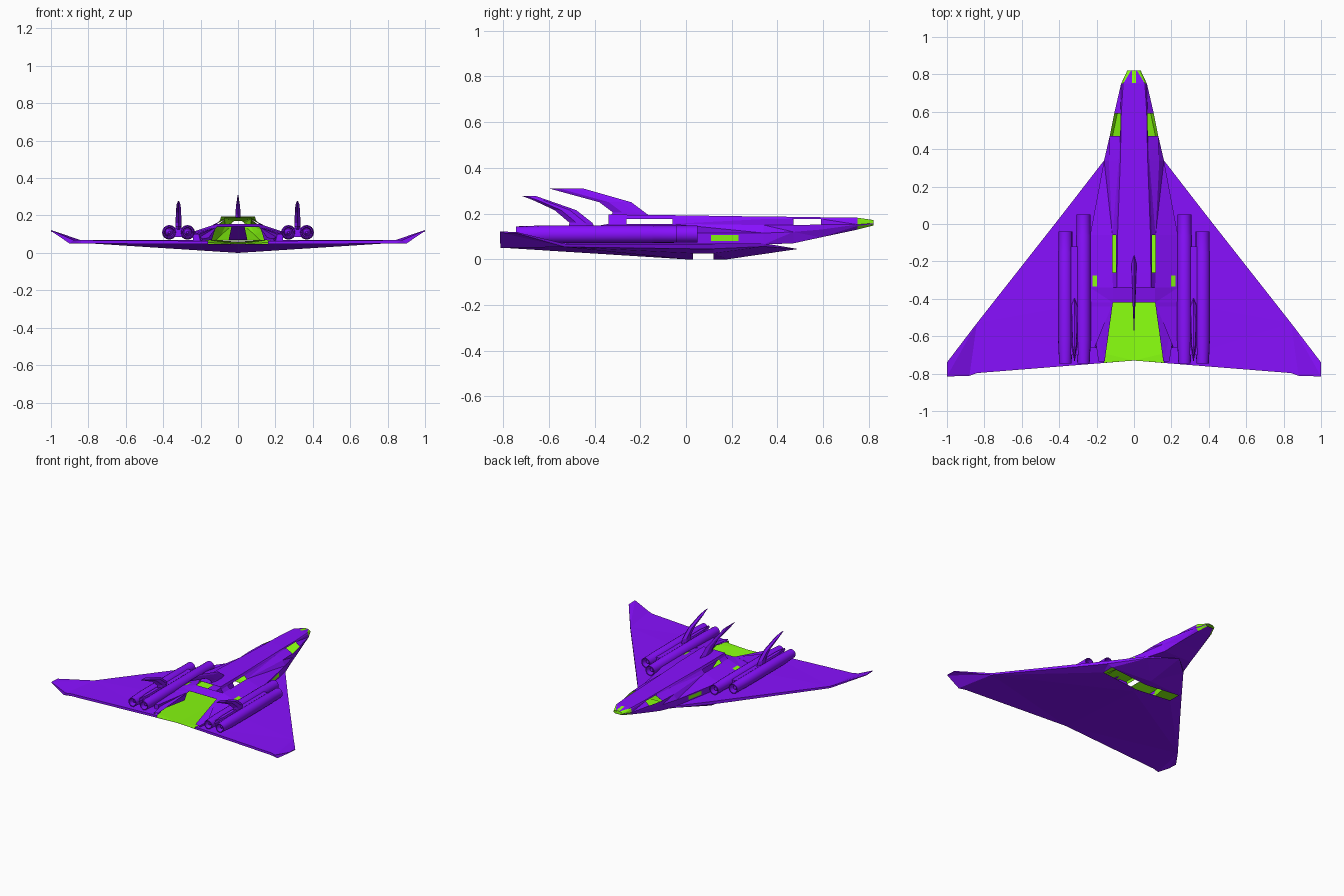
import bpy, bmesh, math

if "Cube" in bpy.data.objects:
    bpy.data.objects.remove(bpy.data.objects["Cube"])


def material(name, color):
    m = bpy.data.materials.new(name)
    m.diffuse_color = color
    m.use_nodes = True
    m.node_tree.nodes["Principled BSDF"].inputs["Base Color"].default_value = m.diffuse_color
    return m


PURPLE = material("hull_purple", (0.246, 0.005, 1, 1))
GREEN = material("inner_green", (0.246, 1, 0.005, 1))


def make(name, verts, faces, mirror=True, shell=False, green=()):
    """Mesh object; mirrored over x, optionally a thin shell with green inside."""
    me = bpy.data.meshes.new(name)
    me.from_pydata(verts, [], faces)
    me.materials.append(PURPLE)
    me.materials.append(GREEN)
    for i in green:
        me.polygons[i].material_index = 1
    ob = bpy.data.objects.new(name, me)
    bpy.context.collection.objects.link(ob)
    if mirror:
        ob.modifiers.new("mirror", 'MIRROR')
    if shell:
        # triangles keep the inner skin parallel to the outer one
        bm = bmesh.new()
        bm.from_mesh(me)
        bmesh.ops.delete(bm, geom=[v for v in bm.verts if not v.link_faces], context='VERTS')
        bmesh.ops.triangulate(bm, faces=bm.faces)
        bm.to_mesh(me)
        bm.free()
        s = ob.modifiers.new("shell", 'SOLIDIFY')
        s.thickness, s.offset, s.material_offset = 0.001, -1, 1
    return ob


def loft(name, rings, mirror=True):
    """Closed loft through rings of equal point count, capped at both ends."""
    n = len(rings[0])
    verts = [p for r in rings for p in r]
    faces = [(i*n + j, i*n + (j+1) % n, (i+1)*n + (j+1) % n, (i+1)*n + j)
             for i in range(len(rings)-1) for j in range(n)]
    faces += [tuple(range(n)), tuple(range(len(verts)-n, len(verts)))]
    ob = make(name, verts, faces, mirror)
    bm = bmesh.new()
    bm.from_mesh(ob.data)
    bmesh.ops.recalc_face_normals(bm, faces=bm.faces)
    bm.to_mesh(ob.data)
    bm.free()
    return ob


def block(name, x0, x1, y0, y1, z0, z1):
    return loft(name, [[(x0, y0, z), (x1, y0, z), (x1, y1, z), (x0, y1, z)]
                       for z in (z0, z1)])


# Fuselage: half sections (y, roof edge, shoulder, lower shoulder, chine, base)
stations = [
    (.82, (.016, .172), (.028, .168), (.036, .158), (.035, .154), (.025, .148)),
    (.75, (.058, .182), (.064, .175), (.069, .152), (.066, .146), (.050, .130)),
    (.59, (.068, .184), (.072, .177), (.106, .152), (.106, .130), (.090, .096)),
    (.47, (.070, .186), (.074, .177), (.130, .150), (.130, .120), (.115, .070)),
    (.34, (.073, .187), (.082, .176), (.135, .150), (.160, .115), (.160, .065)),
    (-.06, (.088, .193), (.096, .176), (.115, .155), (.235, .115), (.235, .070)),
    (-.26, (.090, .195), (.096, .176), (.115, .155), (.235, .115), (.235, .070)),
    (-.34, (.090, .195), (.096, .176), (.113, .155), (.235, .115), (.235, .070)),
    (-.42, (.090, .195), (.096, .176), (.113, .140), (.235, .110), (.235, .070)),
    (-.735, (.090, .195), (.096, .176), (.157, .080), (.190, .075), (.190, .065)),
]
verts, faces, green = [], [], []
for y, *pts in stations:
    row = [(0, pts[0][1])] + pts + [(0, pts[-1][1])]
    verts += [(x, y, z) for x, z in row]
for i in range(len(stations)-1):
    for j in range(6):
        window = (i, j) in ((2, 2), (5, 2))
        if window or (j == 5 and i >= 4) or (j <= 2 and i >= 7):
            continue
        if (i, j) in ((0, 1), (0, 2), (0, 4)):
            green.append(len(faces))
        a, b = i*7 + j, (i+1)*7 + j
        faces.append((a, b, b+1, a+1))
# step behind the roof
k = len(verts)
verts += [(0, -.34, .155), (0, -.42, .14)]
faces.append((k, k+1, 8*7+3, 7*7+3))
make("fuselage", verts, faces, shell=True, green=green)

# Delta wing half, with an open belly slot and an open rear bay
w = dict(
    k0=(0, .49, .045), k1=(0, .18, 0), k2=(0, .12, 0), k3=(0, .03, 0), k4=(0, 0, 0),
    t=(0, -.73, .046), t2=(.16, -.743, .047), te=(.84, -.797, .050),
    h1=(.30, .12, .026), h2=(.30, .03, .026),
    l0=(.16, .34, .056), l1=(.33, .12, .046), l2=(.40, .03, .046), l3=(.84, -.53, .054),
    u0=(.16, .34, .070), u1=(.33, .12, .068), u2=(.40, .03, .068), u3=(.84, -.53, .068),
    ute=(.84, -.797, .068), ut2=(.16, -.743, .064),
    d1=(.235, -.06, .070), d2=(.235, -.42, .070), c=(0, .40, .060),
    p0=(1, -.74, .114), p1=(1, -.815, .117), q0=(1, -.74, .119), q1=(1, -.815, .122),
    ti=(.90, -.812, .050), tu=(.88, -.812, .069))
DOWN, UP, BACK, OUT = (0, 0, -1), (0, 0, 1), (0, -1, 0), (1, .6, 0)
wing_faces = {
    DOWN: ["k0 l0 k1", "k1 l0 l1 h1 k2", "h1 l1 l2 h2", "h2 l2 l3", "k3 h2 l3 k4",
           "k4 l3 t", "t l3 t2", "t2 l3 te", "te l3 ti", "l3 p0 p1", "l3 p1 ti"],
    UP: ["u0 d1 d2 ut2 ute u3 u2 u1", "u3 ute tu", "u3 tu q1", "u3 q1 q0", "k0 c u0"],
    BACK: ["p1 q1 tu ti", "ti tu ute te", "te ute ut2 t2"],
    OUT: ["l0 u0 u1 l1", "l1 u1 u2 l2", "l2 u2 u3 l3", "l3 u3 q0 p0", "p0 q0 q1 p1",
          "k0 u0 l0"]}
names = list(w)
faces = []
for want, group in wing_faces.items():
    for face in group:
        f = tuple(names.index(n) for n in face.split())
        P = [w[names[i]] for i in f]
        dot = 0
        for a, b in zip(P, P[1:] + P[:1]):
            dot += want[0]*(a[1]-b[1])*(a[2]+b[2]) + want[1]*(a[2]-b[2])*(a[0]+b[0]) \
                + want[2]*(a[0]-b[0])*(a[1]+b[1])
        faces.append(f if dot > 0 else f[::-1])
make("delta_wing", list(w.values()), faces, shell=True)


# Engine tubes: lathed profile with recessed ends
def tube(name, cx, cz, profile, sides=16):
    rings = [[(cx + r*math.cos(2*math.pi*s/sides), y, cz + r*math.sin(2*math.pi*s/sides))
              for s in range(sides)] for r, y in profile]
    ob = loft(name, rings)
    bpy.context.view_layer.objects.active = ob
    ob.select_set(True)
    bpy.ops.object.shade_smooth_by_angle(angle=math.radians(35))
    ob.select_set(False)


for label, cx, front in (("inner", .27, .05), ("outer", .367, -.04)):
    tube(label + "_engine", cx, .11,
         [(.012, front-.02), (.028, front-.05), (.031, front), (.037, front), (.037, front-.1),
          (.039, front-.11), (.039, -.62), (.033, -.745), (.027, -.745), (.022, -.69),
          (.006, -.73)])

# Plates tying the engines to each other and to the hull
block("engine_bridge", .26, .375, -.70, -.12, .085, .132)
loft("engine_pylon", [[(.12, -.44, .135), (.23, -.44, .11), (.23, -.44, .07), (.14, -.44, .07)],
                      [(.21, -.66, .10), (.24, -.66, .10), (.24, -.66, .06), (.20, -.66, .06)]])


# Swept fins: levels of (front y, rear y, z, half thickness)
def fin(name, cx, levels, mirror):
    loft(name, [[(cx, a, z), (cx+t, a*.7+b*.3, z), (cx+t, a*.3+b*.7, z), (cx, b, z),
                 (cx-t, a*.3+b*.7, z), (cx-t, a*.7+b*.3, z)] for a, b, z, t in levels], mirror)


fin("center_fin", 0, [(-.16, -.33, .190, .014), (-.18, -.32, .205, .014),
                      (-.24, -.38, .250, .011), (-.45, -.60, .310, .002)], False)
fin("side_fin", .318, [(-.39, -.52, .120, .016), (-.41, -.51, .160, .016),
                       (-.48, -.575, .215, .014), (-.60, -.665, .257, .011),
                       (-.66, -.72, .278, .003)], True)
fin("fin_root_fairing", .318, [(-.38, -.74, .125, .020), (-.42, -.73, .145, .012)], True)

# Block seen inside the rear bay, its rear face leaning forward
loft("bay_core", [[(-.05, -.20, .07), (.05, -.20, .07), (.05, -.10, .07), (-.05, -.10, .07)],
                  [(-.035, -.35, .14), (.035, -.35, .14), (.035, -.12, .14),
                   (-.035, -.12, .14)]], False)


# Small green panes on the nose, the hull flanks and the shoulders
def pane(name, verts, mirror=True):
    make(name, verts, [(0, 1, 2, 3)], mirror, green=(0,))


pane("nose_pane", [(-.012, .82, .1735), (-.012, .755, .1830), (.012, .755, .1830),
                   (.012, .82, .1735)], False)
pane("shoulder_pane", [(.198, -.335, .1300), (.222, -.335, .1220), (.222, -.275, .1220),
                       (.198, -.275, .1300)])
pane("flank_pane", [(.2055, .11, .080), (.1825, .23, .080), (.1825, .23, .107),
                    (.2055, .11, .107)])
